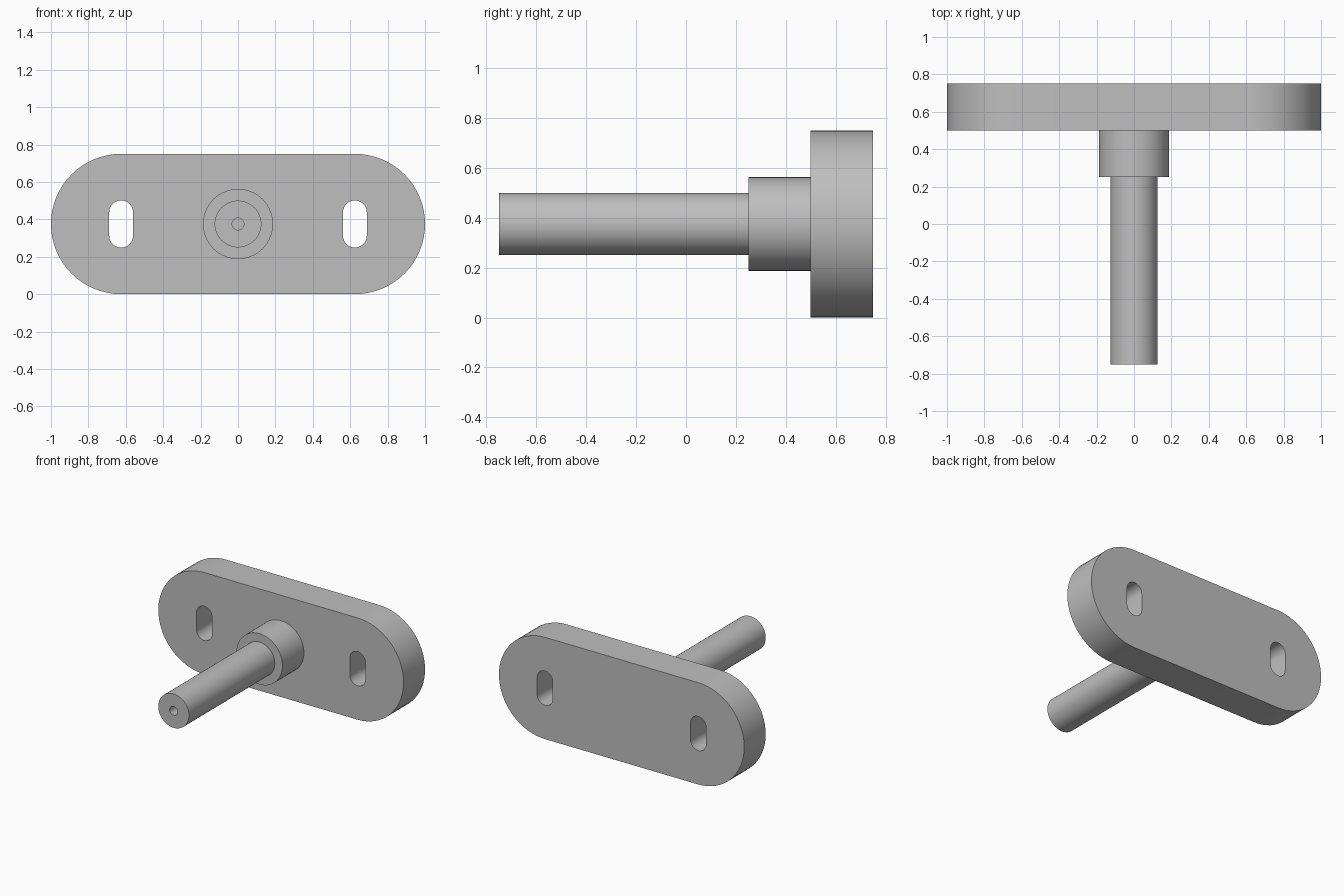
import bpy
import bmesh
from math import cos, sin, pi, radians
from mathutils import Matrix, Vector

cube = bpy.data.objects.get("Cube")
if cube:
    bpy.data.objects.remove(cube, do_unlink=True)

AXIS_Z = 0.375   # height of the shaft axis and plate centre
SLOT_X = 0.625   # distance of each slot from the middle

grey = bpy.data.materials.new("plain_grey")
grey.use_nodes = True
grey.diffuse_color = (0.52, 0.52, 0.52, 1)
grey.node_tree.nodes["Principled BSDF"].inputs["Base Color"].default_value = grey.diffuse_color


def make_object(name, bm):
    bmesh.ops.recalc_face_normals(bm, faces=bm.faces)
    mesh = bpy.data.meshes.new(name)
    bm.to_mesh(mesh)
    bm.free()
    mesh.materials.append(grey)
    obj = bpy.data.objects.new(name, mesh)
    bpy.context.collection.objects.link(obj)
    return obj


def stadium(name, radius, reach, y0, y1, x=0, upright=False, steps=32):
    """Round-ended bar, extruded along y."""
    bm = bmesh.new()
    outline = []
    for side in (1, -1):
        for i in range(steps + 1):
            a = -pi / 2 + pi * i / steps
            u, v = side * (reach + radius * cos(a)), side * radius * sin(a)
            if upright:
                u, v = -v, u
            outline.append(bm.verts.new((x + u, y0, AXIS_Z + v)))
    face = bm.faces.new(outline)
    out = bmesh.ops.extrude_face_region(bm, geom=[face])
    moved = [g for g in out["geom"] if isinstance(g, bmesh.types.BMVert)]
    bmesh.ops.translate(bm, verts=moved, vec=(0, y1 - y0, 0))
    return make_object(name, bm)


def lathe(name, profile, steps=64):
    """Revolve (radius, y) points about the shaft axis."""
    bm = bmesh.new()
    verts = [bm.verts.new((r, y, AXIS_Z)) for r, y in profile]
    edges = [bm.edges.new(pair) for pair in zip(verts, verts[1:])]
    bmesh.ops.spin(bm, geom=verts + edges, cent=(0, 0, AXIS_Z), axis=(0, 1, 0),
                   angle=2 * pi, steps=steps)
    bmesh.ops.remove_doubles(bm, verts=bm.verts, dist=0.0001)
    return make_object(name, bm)


def smooth(obj):
    bpy.ops.object.select_all(action="DESELECT")
    obj.select_set(True)
    bpy.context.view_layer.objects.active = obj
    bpy.ops.object.shade_smooth_by_angle(angle=radians(30))


# Mounting plate with two upright slots cut right through
plate = stadium("mounting_plate", 0.375, SLOT_X, 0.5, 0.75)
for side in (-1, 1):
    cutter = stadium("slot_cutter", 0.0635, 0.0625, 0.4, 0.85, side * SLOT_X, True, 16)
    cutter.hide_render = True
    cut = plate.modifiers.new("slot", "BOOLEAN")
    cut.operation = "DIFFERENCE"
    cut.solver = "EXACT"
    cut.object = cutter
    bpy.context.view_layer.objects.active = plate
    bpy.ops.object.modifier_apply(modifier=cut.name)
    bpy.data.objects.remove(cutter, do_unlink=True)

# Stepped shaft: blind centre hole, shaft, collar against the plate
shaft = lathe("shaft_and_collar", [
    (0, -0.5), (0.032, -0.5), (0.032, -0.75), (0.125, -0.75),
    (0.125, 0.25), (0.1875, 0.25), (0.1875, 0.5), (0, 0.5)])

for part in (plate, shaft):
    smooth(part)
